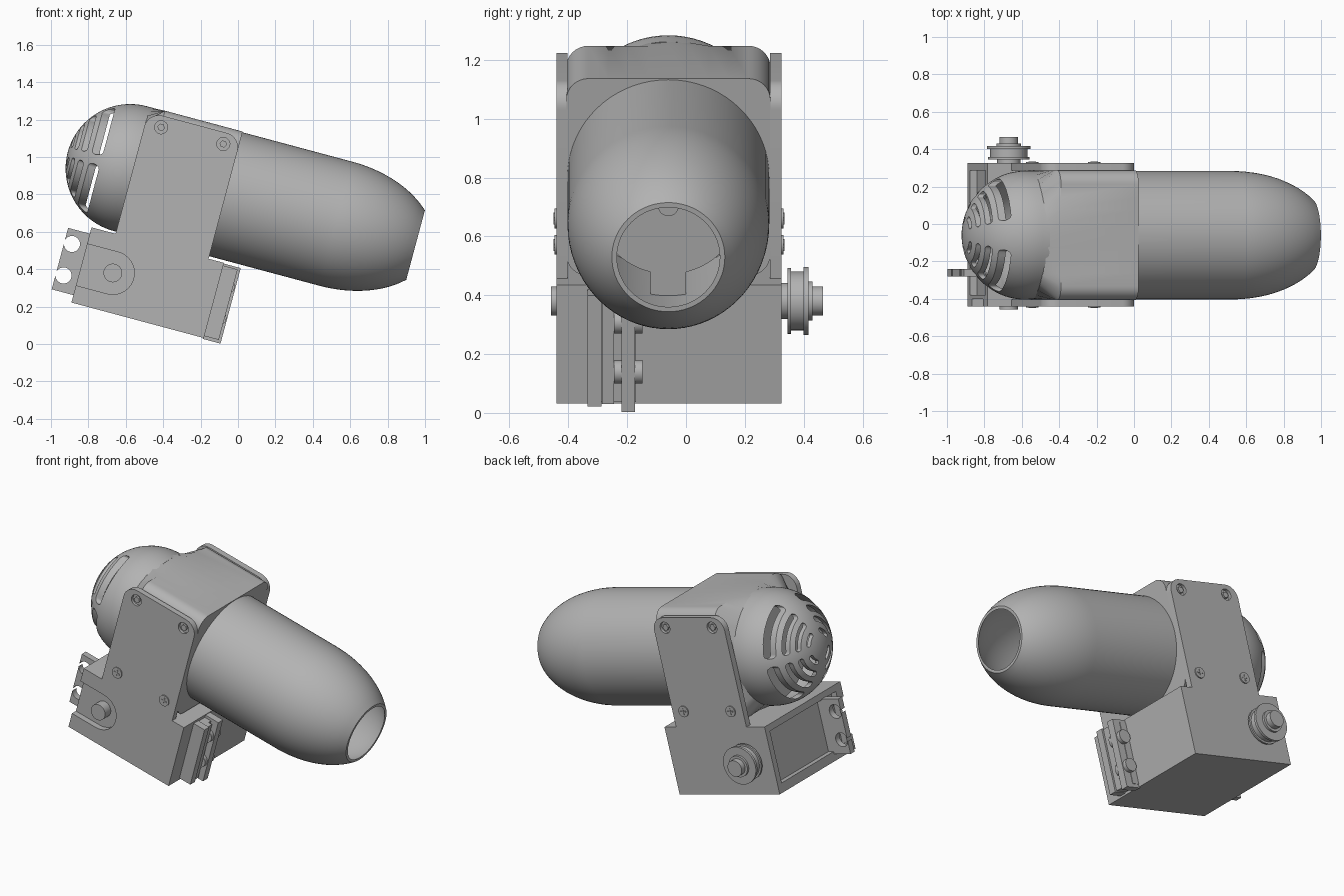
import bpy, bmesh
from math import sin, cos, pi, radians, sqrt, atan2
from mathutils import Matrix, Vector

if "Cube" in bpy.data.objects:
    bpy.data.objects.remove(bpy.data.objects["Cube"])

# Parts are built level, along the barrel axis, then tilted nose down
TILT = Matrix.Rotation(radians(15), 4, 'Y')
AXIS_Y, AXIS_Z, RADIUS = -0.06, 0.757, 0.343
AXIS = Vector((0, AXIS_Y, AXIS_Z))

grey = bpy.data.materials.new("plain grey")
grey.use_nodes = True
grey.diffuse_color = (0.45, 0.45, 0.45, 1)
grey.node_tree.nodes["Principled BSDF"].inputs["Base Color"].default_value = grey.diffuse_color
parts = []


def finish(name, bm):
    bmesh.ops.remove_doubles(bm, verts=bm.verts, dist=1e-5)
    bmesh.ops.recalc_face_normals(bm, faces=bm.faces)
    mesh = bpy.data.meshes.new(name)
    bm.to_mesh(mesh)
    bm.free()
    mesh.materials.append(grey)
    ob = bpy.data.objects.new(name, mesh)
    ob.matrix_world = TILT
    bpy.context.collection.objects.link(ob)
    parts.append(ob)
    return ob


def add_prism(bm, pts, a, b, axis):
    # Outline is (x, z) for axis y, or (y, z) for axis x
    put = (lambda p, d: (p[0], d, p[1])) if axis == 'y' else (lambda p, d: (d, p[0], p[1]))
    face = bm.faces.new([bm.verts.new(put(p, a)) for p in pts])
    ext = bmesh.ops.extrude_face_region(bm, geom=[face])
    shift = Vector(put((0, 0), b - a))
    bmesh.ops.translate(bm, vec=shift, verts=[v for v in ext["geom"] if isinstance(v, bmesh.types.BMVert)])


def prism(name, pts, a, b, axis='y'):
    bm = bmesh.new()
    add_prism(bm, pts, a, b, axis)
    return finish(name, bm)


def box(name, x0, x1, y0, y1, z0, z1):
    return prism(name, [(x0, z0), (x1, z0), (x1, z1), (x0, z1)], y0, y1)


def arc(cx, cz, r, a0, a1, n):
    return [(cx + r * cos(radians(a0 + (a1 - a0) * i / n)),
             cz + r * sin(radians(a0 + (a1 - a0) * i / n))) for i in range(n + 1)]


def disc(name, x, z, r, y0, y1, n=32):
    return prism(name, arc(x, z, r, 0, 360, n)[:-1], y0, y1)


def lathe(name, profile):
    bm = bmesh.new()
    vs = [bm.verts.new((x, AXIS_Y, AXIS_Z + r)) for x, r in profile]
    es = [bm.edges.new(pair) for pair in zip(vs, vs[1:])]
    bmesh.ops.spin(bm, geom=vs + es, cent=AXIS, axis=(1, 0, 0), angle=2 * pi, steps=72)
    return finish(name, bm)


def cut(ob, cutter):
    cutter.hide_render = True
    mod = ob.modifiers.new("cut", 'BOOLEAN')
    mod.operation, mod.solver, mod.object = 'DIFFERENCE', 'EXACT', cutter
    bpy.context.view_layer.update()
    with bpy.context.temp_override(object=ob, active_object=ob):
        bpy.ops.object.modifier_apply(modifier=mod.name)
    parts.remove(cutter)
    bpy.data.objects.remove(cutter)


# Hollow barrel with an elliptical nose
def nose(grow, end):
    return [(0.34 + (end - 0.34) * i / 16,
             RADIUS * sqrt(1 - ((end - 0.34) * i / 16 / 0.531) ** 2) - grow) for i in range(17)]


outer, inner = nose(0, 0.78), nose(0.017, 0.78)
lathe("barrel", [(-0.3, RADIUS)] + outer + inner[::-1] + [(-0.3, RADIUS - 0.017), (-0.3, RADIUS)])

# Fittings inside the barrel
lathe("inner_disc", [(0.03, 0), (0.03, 0.25), (0.07, 0.25), (0.07, 0)])
lathe("inner_knob", [(0.07, 0), (0.07, 0.035), (0.11, 0.035), (0.11, 0)])
box("inner_post", 0.03, 0.07, AXIS_Y - 0.06, AXIS_Y + 0.06, 0.43, 0.55)

# Rear dome shell with four quadrants of curved vents
DOME_X = -0.80


def dome_arc(r):
    return [(DOME_X - x, z) for x, z in arc(0, 0, r, 0, 90, 24)]


dome = lathe("rear_dome", dome_arc(0.345) + [(-0.76, 0.345), (-0.76, 0.32)] + dome_arc(0.32)[::-1])
bm = bmesh.new()
for ring, half, start, stop in ((0.285, 0.02, 9, 70), (0.222, 0.018, 11, 70),
                                (0.16, 0.016, 14, 68), (0.095, 0.014, 25, 60)):
    for sy in (-1, 1):
        for sz in (-1, 1):
            ends = [(ring * cos(radians(a)), ring * sin(radians(a))) for a in (start, stop)]
            loop = arc(0, 0, ring + half, start, stop, 14)
            loop += arc(*ends[1], half, stop, stop + 180, 6)[1:-1]
            loop += arc(0, 0, ring - half, stop, start, 14)
            loop += arc(*ends[0], half, start + 180, start + 360, 6)[1:-1]
            add_prism(bm, [(AXIS_Y + sy * y, AXIS_Z + sz * z) for y, z in loop], -1.25, -0.85, 'x')
cut(dome, finish("vent_cutter", bm))

# Head: rounded square section blending back into the round dome
HALF, CORNER = 0.347, 0.075
square = []
for k, (sy, sz) in enumerate(((1, 1), (-1, 1), (-1, -1), (1, -1))):
    c = HALF - CORNER
    square += arc(sy * c, sz * c, CORNER, 90 * k, 90 * k + 90, 8)
    y0, z0 = square[-1]
    step = (-2 * c / 8, 0) if k == 0 else (0, -2 * c / 8) if k == 1 else (2 * c / 8, 0) if k == 2 else (0, 2 * c / 8)
    square += [(y0 + step[0] * i, z0 + step[1] * i) for i in range(1, 8)]
circle = [(RADIUS * cos(atan2(z, y)), RADIUS * sin(atan2(z, y))) for y, z in square]
bm = bmesh.new()
rings = [[bm.verts.new((x, AXIS_Y + y, AXIS_Z + z)) for y, z in pts]
         for x, pts in ((-0.27, square), (-0.70, square), (-0.785, circle))]
for ra, rb in zip(rings, rings[1:]):
    for i in range(len(ra)):
        j = (i + 1) % len(ra)
        bm.faces.new((ra[i], ra[j], rb[j], rb[i]))
bm.faces.new(rings[0])
bm.faces.new(rings[-1])
finish("head", bm)

# Base block with a recessed rear panel and a side slot for the shaft
SHAFT = (-0.745, 0.194)
block = box("base_block", -0.918, -0.185, -0.44, 0.325, -0.016, 0.40)
cut(block, box("panel_cutter", -1.0, -0.88, -0.38, 0.285, 0.04, 0.36))
slot = arc(*SHAFT, 0.115, -90, 90, 20) + [(-1.0, SHAFT[1] + 0.115), (-1.0, SHAFT[1] - 0.115)]
cut(block, prism("slot_cutter", slot, -0.5, -0.40))

# Side plates with rounded tops, sunk upper screws and raised lower screws
outline = [(-0.785, 0.39), (-0.27, 0.39)] + arc(-0.35, 0.995, 0.08, 0, 90, 10) + arc(-0.705, 0.995, 0.08, 90, 180, 10)
for side, face, back in (("right", -0.44, -0.403), ("left", 0.325, 0.285)):
    out = -1 if face < 0 else 1
    plate = prism(side + "_plate", outline, face, back)
    for x in (-0.697, -0.353):
        cut(plate, disc("screw_cutter", x, 1.013, 0.035, face + out * 0.02, face - out * 0.018))
        disc("upper_screw", x, 1.013, 0.02, face - out * 0.004, face - out * 0.03, 6)
        disc("lower_screw", x, 0.497, 0.034, face + out * 0.007, face - out * 0.01)
        for w, h in ((0.02, 0.004), (0.004, 0.02)):
            box("screw_cross", x - w, x + w, *sorted((face, face + out * 0.01)), 0.497 - h, 0.497 + h)

# Drive shaft and pulley
disc("drive_shaft", *SHAFT, 0.05, -0.458, 0.465)
for name, r, y0, y1 in (("pulley_spacer", 0.062, 0.32, 0.35), ("inner_flange", 0.112, 0.345, 0.357),
                        ("pulley_drum", 0.1, 0.35, 0.402), ("outer_flange", 0.116, 0.4, 0.416),
                        ("pulley_hub", 0.066, 0.41, 0.43)):
    disc(name, *SHAFT, r, y0, y1, 40)

# Rear mounting tab with two holes
tab = box("rear_tab", -1.038, -0.87, -0.28, -0.24, 0.025, 0.365)
for z in (0.113, 0.287):
    cut(tab, disc("hole_cutter", -0.996, z, 0.043, -0.35, -0.15))

# Front bracket strips, tab and its bolts
box("bracket_base", -0.19, -0.14, -0.335, -0.17, 0.0, 0.38)
box("bracket_outer_strip", -0.19, -0.105, -0.335, -0.288, -0.005, 0.385)
box("bracket_middle_strip", -0.19, -0.115, -0.286, -0.244, 0.0, 0.38)
box("front_tab", -0.19, -0.091, -0.22, -0.173, -0.022, 0.396)
for z in (0.108, 0.284):
    disc("tab_bolt", -0.135, z, 0.04, -0.244, -0.148)

# Smooth the round surfaces and keep the edges crisp
for ob in bpy.context.view_layer.objects:
    ob.select_set(ob in parts)
bpy.context.view_layer.objects.active = parts[0]
bpy.ops.object.shade_smooth_by_angle(angle=radians(30))
